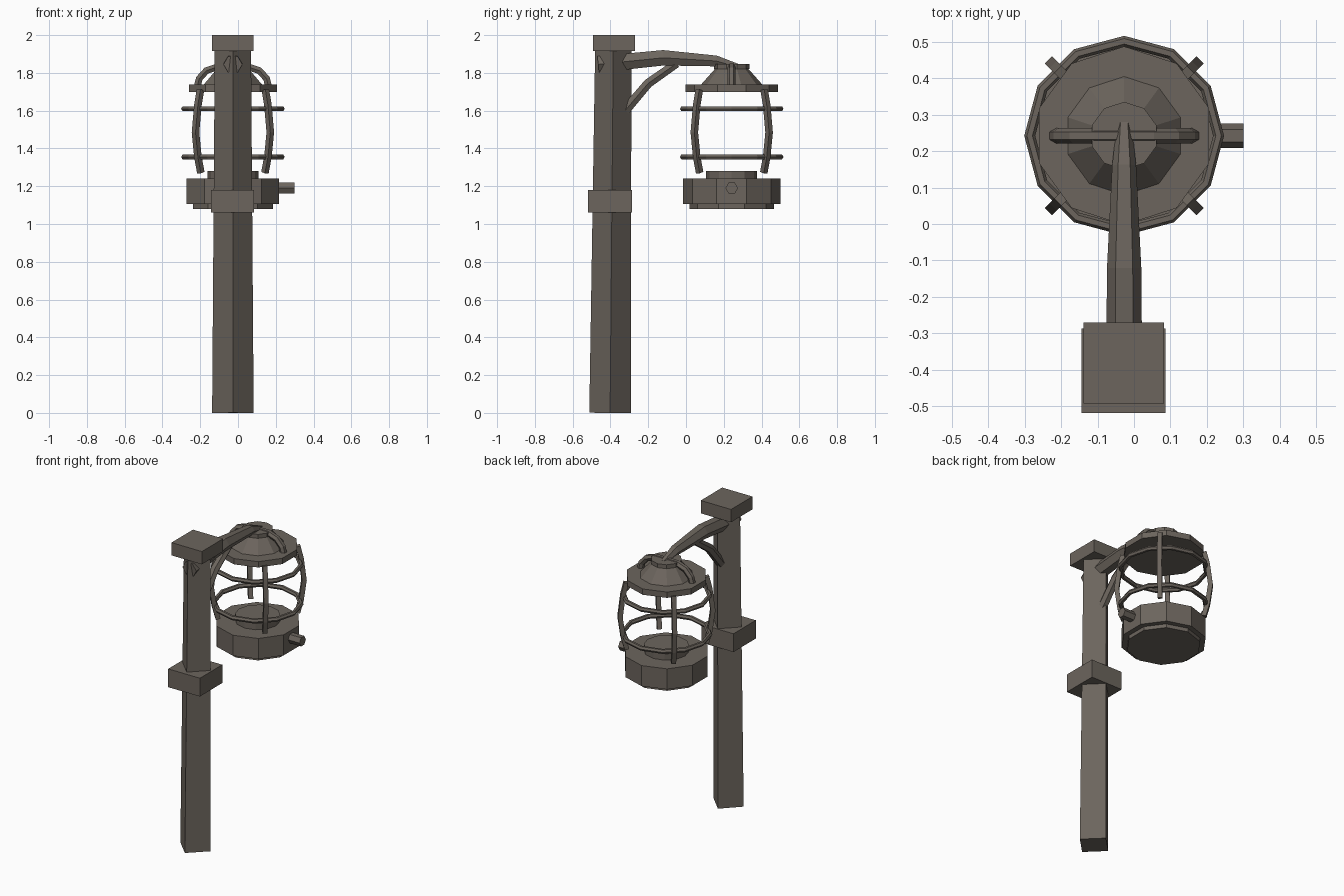
import bpy, bmesh
from math import cos, sin, pi, sqrt
from mathutils import Vector

if "Cube" in bpy.data.objects:
    bpy.data.objects.remove(bpy.data.objects["Cube"], do_unlink=True)

wood = bpy.data.materials.new("weathered brown grey")
wood.use_nodes = True
COLOUR = (0.15, 0.13, 0.11, 1)
wood.diffuse_color = COLOUR
wood.node_tree.nodes["Principled BSDF"].inputs["Base Color"].default_value = COLOUR

CX, LY = -0.027, 0.242   # lantern axis


def finish(name):
    ob = bpy.context.object
    ob.name = name
    ob.data.materials.append(wood)
    return ob


def drum(name, z0, z1, r0, r1=None, sides=10):
    """Faceted drum or cone on the lantern axis."""
    bpy.ops.mesh.primitive_cone_add(vertices=sides, radius1=r0, radius2=r1 or r0, depth=z1 - z0,
                                    location=(CX, LY, (z0 + z1) / 2))
    return finish(name)


def block(name, x, y, z, sx, sy, sz):
    bpy.ops.mesh.primitive_cube_add(size=1, location=(x, y, z))
    bpy.context.object.scale = (sx, sy, sz)
    return finish(name)


def beam(name, path, radii, sides=6, side=(1, 0, 0), phase=0.0):
    """Sweep a polygon along a planar path; side is the normal of the path's plane."""
    pts = [Vector(p) for p in path]
    s = Vector(side).normalized()
    bm = bmesh.new()
    rings = []
    for i, p in enumerate(pts):
        t = (pts[min(i + 1, len(pts) - 1)] - pts[max(i - 1, 0)]).normalized()
        n = t.cross(s)
        angles = [phase + 2 * pi * k / sides for k in range(sides)]
        rings.append([bm.verts.new(p + radii[i] * (s * cos(a) + n * sin(a))) for a in angles])
    for a, b in zip(rings, rings[1:]):
        for k in range(sides):
            j = (k + 1) % sides
            bm.faces.new((a[k], a[j], b[j], b[k]))
    bm.faces.new(rings[0])
    bm.faces.new(rings[-1])
    bmesh.ops.recalc_face_normals(bm, faces=bm.faces)
    me = bpy.data.meshes.new(name)
    bm.to_mesh(me)
    bm.free()
    ob = bpy.data.objects.new(name, me)
    bpy.context.collection.objects.link(ob)
    me.materials.append(wood)
    return ob


# Post: tapered square turned on edge, with a collar and cap
beam("post", [(CX, -0.402, 0), (CX, -0.385, 1.93)], [0.11, 0.096], sides=4)
block("post_collar", -0.029, -0.402, 1.12, 0.23, 0.232, 0.12)
block("post_cap", -0.028, -0.381, 1.958, 0.22, 0.222, 0.084)

# Hexagonal arm through the post and its brace
beam("arm", [(CX, -0.465, 1.845), (CX, -0.12, 1.88), (CX, 0.16, 1.863), (CX, 0.275, 1.83)],
     [0.05, 0.047, 0.033, 0.02])
beam("arm_brace", [(CX, -0.34, 1.58), (CX, -0.2, 1.745), (CX, -0.05, 1.85)],
     [0.03, 0.028, 0.026])

# Lantern tank, foot, neck and side knob
drum("lantern_foot", 1.08, 1.11, 0.223)
drum("lantern_tank", 1.105, 1.24, 0.257)
drum("lantern_neck", 1.235, 1.28, 0.135, sides=12)
beam("tank_knob", [(0.18, LY, 1.19), (0.3, LY, 1.19)], [0.033, 0.033], side=(0, 1, 0))

# Lantern lid
drum("lid_rim", 1.7, 1.738, 0.245)
drum("lid_cone", 1.735, 1.825, 0.165, 0.085)
drum("lid_cap", 1.82, 1.846, 0.093)

# Handle arching over the lid
half = [(0.192, 1.715), (0.178, 1.77), (0.14, 1.812), (0.08, 1.832)]
arch = [(-x, z) for x, z in half] + [(x, z) for x, z in reversed(half)]
beam("lid_handle", [(CX + x, LY, z) for x, z in arch], [0.021] * len(arch), side=(0, 1, 0))

# Guard rings
for name, z in (("lower", 1.355), ("upper", 1.61)):
    bpy.ops.mesh.primitive_torus_add(major_segments=12, minor_segments=6, major_radius=0.259,
                                     minor_radius=0.015, location=(CX, LY, z))
    finish(name + "_guard_ring")

# Four bowed guard bars on the diagonals
bow = [(0.243, 1.71), (0.262, 1.63), (0.28, 1.485), (0.262, 1.355), (0.24, 1.272)]
for i in range(4):
    a = pi / 4 + i * pi / 2
    beam("guard_bar_%d" % (i + 1), [(CX + r * cos(a), LY + r * sin(a), z) for r, z in bow],
         [0.02] * len(bow), sides=4, side=(-sin(a), cos(a), 0), phase=pi / 4)
